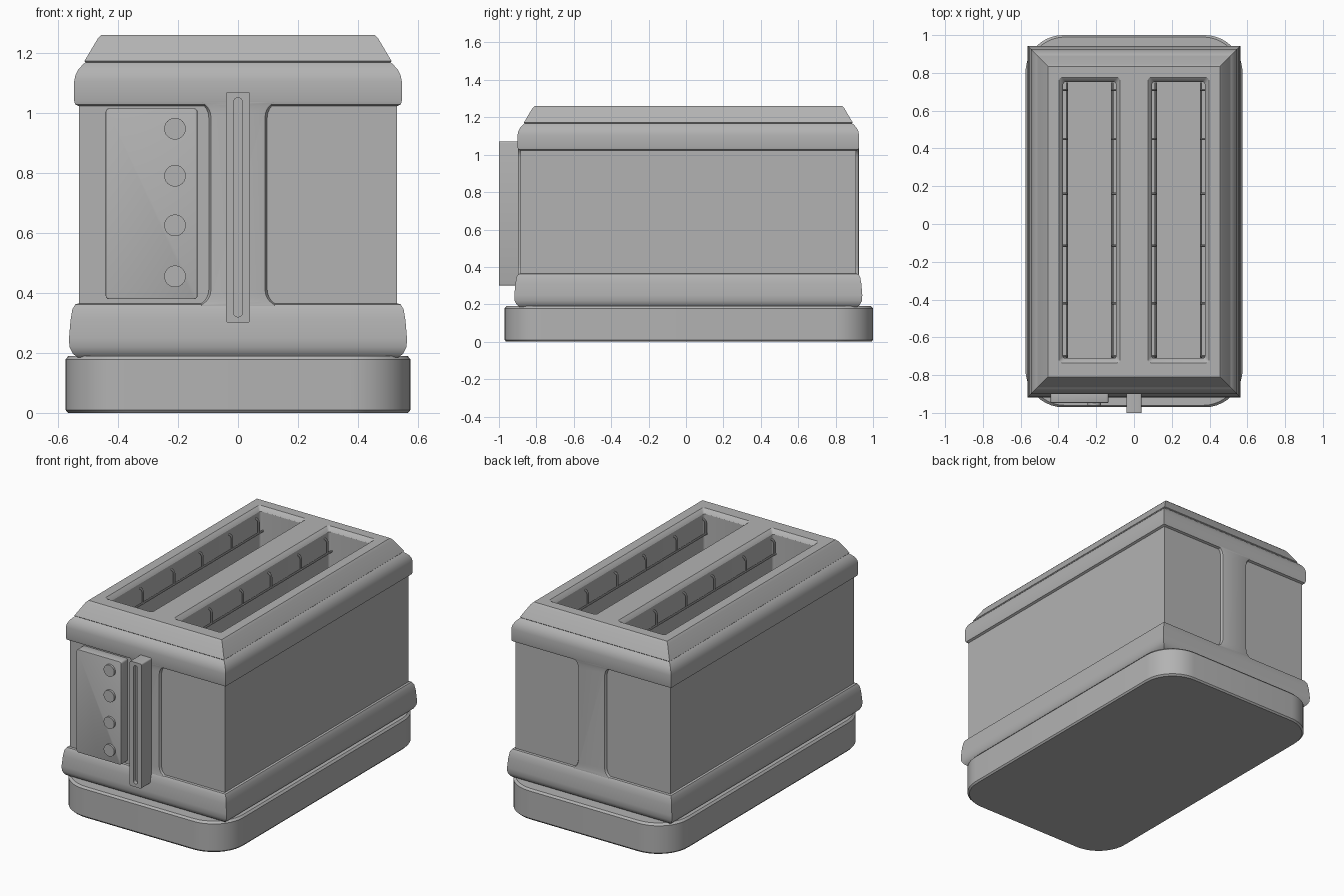
import bpy, bmesh, math
from mathutils import Matrix

cube = bpy.data.objects.get("Cube")
if cube:
    bpy.data.objects.remove(cube, do_unlink=True)

grey = bpy.data.materials.new("plain grey")
grey.use_nodes = True
colour = (0.45, 0.45, 0.45, 1)
grey.diffuse_color = colour
grey.node_tree.nodes["Principled BSDF"].inputs["Base Color"].default_value = colour

CY = 0.0125   # centre of the body in y
EXTRA = 0.367  # body half depth minus half width


def activate(ob):
    bpy.ops.object.select_all(action='DESELECT')
    ob.select_set(True)
    bpy.context.view_layer.objects.active = ob


def finish(name, bm, bevel=0, angle=35):
    bmesh.ops.recalc_face_normals(bm, faces=bm.faces)
    me = bpy.data.meshes.new(name)
    bm.to_mesh(me)
    bm.free()
    me.materials.append(grey)
    ob = bpy.data.objects.new(name, me)
    bpy.context.collection.objects.link(ob)
    activate(ob)
    if bevel:
        mod = ob.modifiers.new("Bevel", 'BEVEL')
        mod.width, mod.segments, mod.limit_method = bevel, 2, 'ANGLE'
        bpy.ops.object.modifier_apply(modifier=mod.name)
    bpy.ops.object.shade_smooth_by_angle(angle=math.radians(angle))
    return ob


def rounded(hx, hy, r=0, seg=8, cx=0, cy=0):
    """Outline of a rectangle with rounded corners."""
    if r == 0:
        return [(cx + hx, cy + hy), (cx - hx, cy + hy), (cx - hx, cy - hy), (cx + hx, cy - hy)]
    pts = []
    for k, (sx, sy) in enumerate([(1, 1), (-1, 1), (-1, -1), (1, -1)]):
        for i in range(seg + 1):
            a = math.pi / 2 * (k + i / seg)
            pts.append((cx + sx * (hx - r) + r * math.cos(a),
                        cy + sy * (hy - r) + r * math.sin(a)))
    return pts


def loft(rings, matrix=None):
    """Closed solid through (outline, height) rings."""
    bm = bmesh.new()
    loops = [[bm.verts.new((x, y, z)) for x, y in pts] for pts, z in rings]
    for low, high in zip(loops, loops[1:]):
        for i in range(len(low)):
            j = (i + 1) % len(low)
            bm.faces.new((low[i], low[j], high[j], high[i]))
    bm.faces.new(loops[0])
    bm.faces.new(loops[-1])
    if matrix:
        bm.transform(matrix)
    return bm


def cut(ob, cutter):
    activate(ob)
    mod = ob.modifiers.new("Cut", 'BOOLEAN')
    mod.operation, mod.object, mod.solver = 'DIFFERENCE', cutter, 'EXACT'
    bpy.ops.object.modifier_apply(modifier=mod.name)
    bpy.data.objects.remove(cutter, do_unlink=True)


# Turns flat outlines so that their height points to the front (-y)
FORWARD = Matrix.Rotation(math.pi / 2, 4, 'X')

# Base with rounded corners
finish("base", loft([(rounded(hx, hx + 0.41, 0.2, 10, cy=0.015), z) for hx, z in
                     [(0.567, 0), (0.575, 0.01), (0.575, 0.178), (0.565, 0.19)]]))

# Body: lower band, recessed panels, upper band and sloped top
body_profile = [(0.535, 0.185), (0.55, 0.197), (0.562, 0.22), (0.563, 0.25), (0.558, 0.31),
                (0.552, 0.345), (0.542, 0.362), (0.53, 0.365),
                (0.53, 1.022), (0.543, 1.028), (0.546, 1.04), (0.546, 1.105), (0.542, 1.125),
                (0.532, 1.145), (0.515, 1.163), (0.508, 1.168),
                (0.512, 1.172), (0.467, 1.248), (0.455, 1.26)]
body = finish("body", loft([(rounded(hx, hx + EXTRA, cy=CY), z) for hx, z in body_profile]))

# Bread slots with flared rims
for side in (-1, 1):
    rings = [(rounded(w, w + 0.593, 0.015, 4, side * 0.235, 0.02), z) for w, z in
             [(0.14, 0.42), (0.14, 1.235), (0.148, 1.248), (0.163, 1.261), (0.163, 1.3)]]
    cut(body, finish("slot_cutter", loft(rings)))
activate(body)
bpy.ops.object.shade_smooth_by_angle(angle=math.radians(30))


# Pillars joining the bands, front and back
def pillar_outline(half, flare=0.055, low=0.355, high=1.04):
    right = []
    for z, s in ((low, 1), (high, -1)):
        arc = []
        for i in range(7):
            a = math.pi / 2 * i / 6
            arc.append((half + flare * (1 - math.sin(a)), z + s * flare * (1 - math.cos(a))))
        right += arc if s == 1 else arc[::-1]
    return right + [(-x, z) for x, z in reversed(right)]


for name, turn in (("front_pillar", 0), ("back_pillar", math.pi)):
    place = Matrix.Translation((0, CY, 0)) @ Matrix.Rotation(turn, 4, 'Z') @ FORWARD
    finish(name, loft([(pillar_outline(0.1), 0.88), (pillar_outline(0.097), 0.9),
                       (pillar_outline(0.09), 0.91), (pillar_outline(0.083), 0.912)], place))

# Control plate with round buttons
finish("control_plate", loft([(rounded(0.153, 0.318, 0.012, 4, -0.288, 0.697), 0.87),
                              (rounded(0.153, 0.318, 0.012, 4, -0.288, 0.697), 0.947)],
                             FORWARD), bevel=0.003)
for z in (0.455, 0.625, 0.79, 0.947):
    finish("button", loft([(rounded(0.036, 0.036, 0.036, 8, -0.21, z), y)
                           for y in (0.93, 0.96)], FORWARD @ Matrix.Identity(4)))

# Lever guide with a long groove
guide = finish("lever_guide", loft([(rounded(0.04, 0.385, 0.008, 3, 0, 0.685), y)
                                    for y in (0.88, 1.0)], FORWARD))
cut(guide, finish("groove_cutter", loft([(rounded(0.015, 0.365, 0.015, 6, 0, 0.685), y)
                                         for y in (0.975, 1.05)], FORWARD)))


# Wire racks inside the slots
def add_spline(curve, pts):
    sp = curve.splines.new('POLY')
    sp.points.add(len(pts) - 1)
    for p, co in zip(sp.points, pts):
        p.co = (*co, 1)


for side, label in ((1, "left"), (-1, "right")):
    curve = bpy.data.curves.new(label + "_wire_rack", 'CURVE')
    curve.dimensions = '3D'
    curve.bevel_depth, curve.bevel_resolution, curve.use_fill_caps = 0.006, 2, True
    for wall in (-1, 1):
        x_wall = side * 0.235 + wall * 0.142
        x_rod = x_wall - wall * 0.022
        add_spline(curve, [(x_rod, -0.71, 1.12), (x_rod, 0.75, 1.12)])
        for y in (-0.7, -0.42, -0.115, 0.16, 0.45, 0.71):
            hook = [(x_rod, y, 1.12)]
            for i in range(7):
                a = math.pi / 2 * i / 6
                hook.append((x_wall - wall * 0.022 * math.cos(a), y, 1.185 + 0.022 * math.sin(a)))
            add_spline(curve, hook)
    rack = bpy.data.objects.new(label + "_wire_rack", curve)
    bpy.context.collection.objects.link(rack)
    curve.materials.append(grey)
    activate(rack)
    bpy.ops.object.convert(target='MESH')
    bpy.ops.object.shade_smooth_by_angle(angle=math.radians(40))
